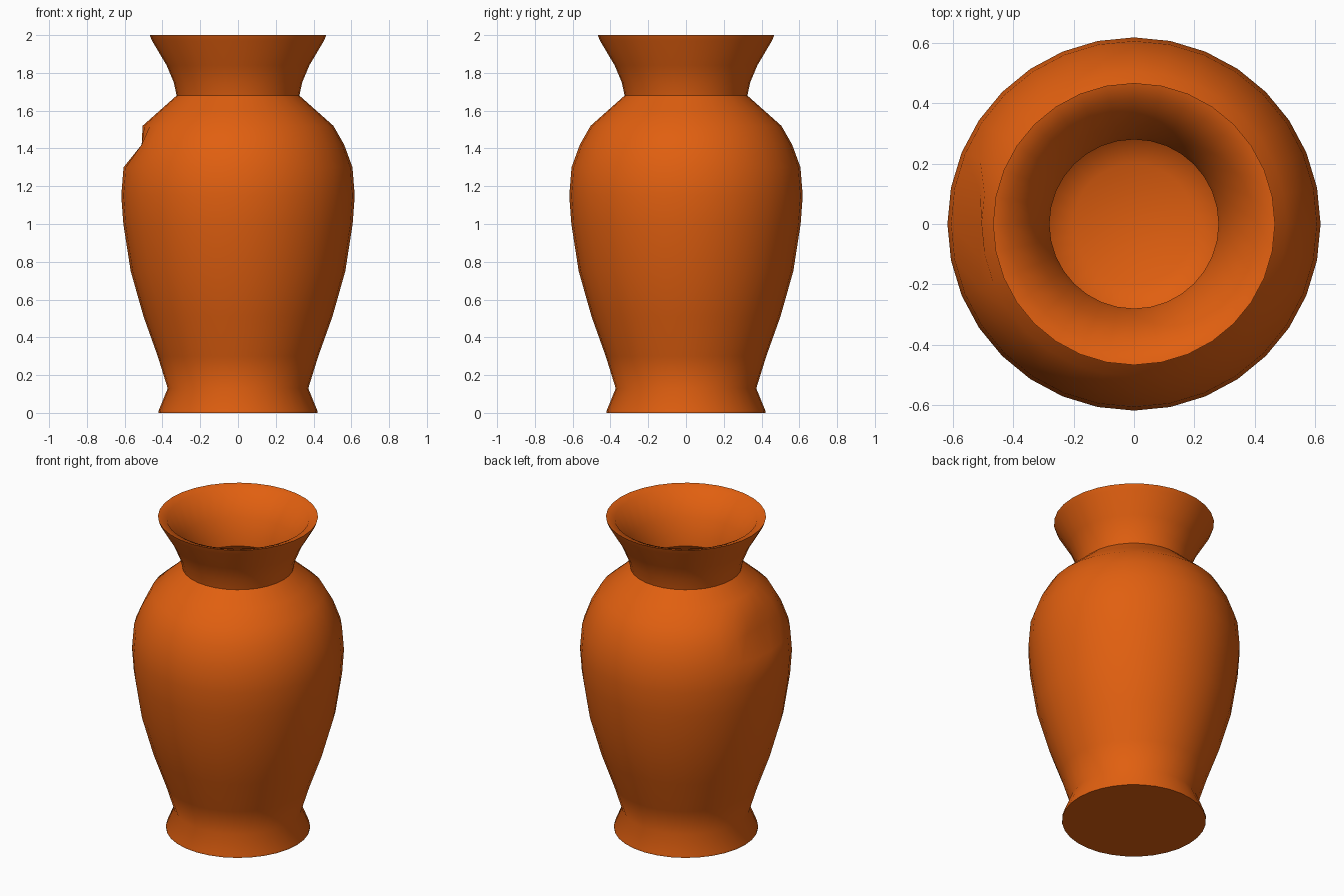
import bpy, bmesh, math

if "Cube" in bpy.data.objects:
    bpy.data.objects.remove(bpy.data.objects["Cube"])

SIDES = 32

# Closed wall profile (radius, height): foot, belly, neck, rim, then back down the inside
outer = [(0.42, 0), (0.42, 0.012), (0.372, 0.13), (0.425, 0.3), (0.5, 0.51), (0.568, 0.75),
         (0.607, 1.0), (0.618, 1.15), (0.606, 1.3), (0.562, 1.42), (0.505, 1.52), (0.415, 1.6),
         (0.325, 1.68), (0.34, 1.75), (0.378, 1.84), (0.455, 1.97), (0.467, 2.0)]
inner = [(0.415, 1.985), (0.33, 1.84), (0.293, 1.75), (0.28, 1.68), (0.37, 1.59), (0.46, 1.5),
         (0.555, 1.3), (0.57, 1.15), (0.555, 1.0), (0.515, 0.75), (0.45, 0.51),
         (0.37, 0.3), (0.31, 0.17), (0.2, 0.11)]

# Lathed vase body
bm = bmesh.new()
rings = []
for r, z in outer + inner:
    ring = []
    for i in range(SIDES):
        a = 2 * math.pi * i / SIDES
        x, y = r * math.cos(a), r * math.sin(a)
        # flat dent on the left shoulder
        if (r, z) == (0.562, 1.42):
            x = max(x, -0.51)
        ring.append(bm.verts.new((x, y, z)))
    rings.append(ring)
for a, b in zip(rings, rings[1:]):
    for i in range(SIDES):
        j = (i + 1) % SIDES
        bm.faces.new((a[i], a[j], b[j], b[i]))

# Underside and inner floor
bm.faces.new(rings[0][::-1])
bm.faces.new(rings[-1])
bmesh.ops.recalc_face_normals(bm, faces=bm.faces[:])

mesh = bpy.data.meshes.new("vase")
bm.to_mesh(mesh)
bm.free()
vase = bpy.data.objects.new("vase", mesh)
bpy.context.collection.objects.link(vase)

# Terracotta colour
clay = bpy.data.materials.new("terracotta")
clay.diffuse_color = (0.75, 0.115, 0.005, 1)
clay.use_nodes = True
clay.node_tree.nodes["Principled BSDF"].inputs["Base Color"].default_value = clay.diffuse_color
mesh.materials.append(clay)

# Smooth shading with crisp foot edge and neck crease
bpy.context.view_layer.objects.active = vase
vase.select_set(True)
bpy.ops.object.shade_smooth_by_angle(angle=math.radians(50))
